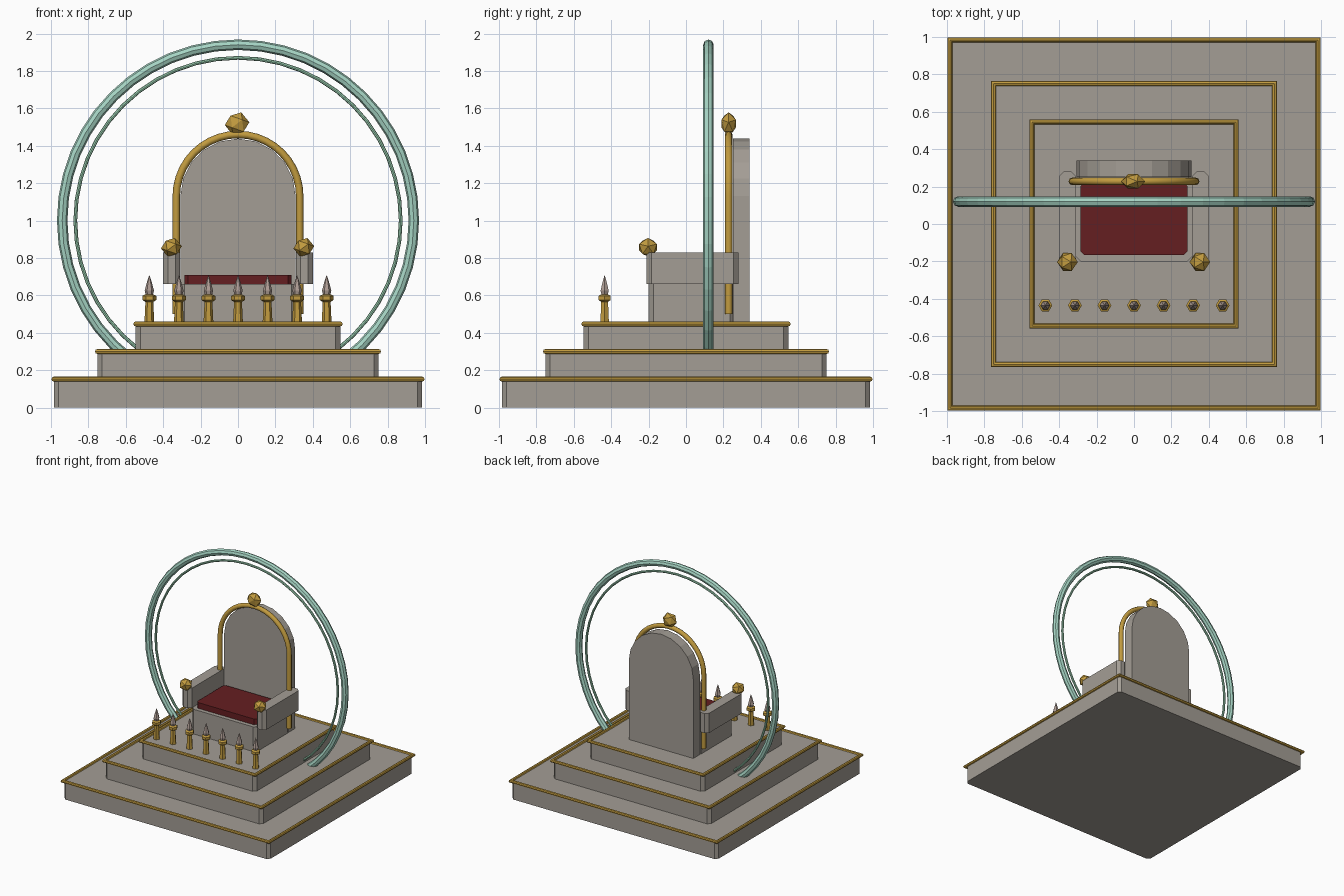
import bpy, bmesh
from math import cos, sin, pi, sqrt
from mathutils import Matrix, Vector

cube = bpy.data.objects.get("Cube")
if cube:
    bpy.data.objects.remove(cube, do_unlink=True)


def material(name, rgb):
    m = bpy.data.materials.new(name)
    m.use_nodes = True
    m.diffuse_color = (*rgb, 1)
    m.node_tree.nodes["Principled BSDF"].inputs["Base Color"].default_value = (*rgb, 1)
    return m


stone = material("warm grey stone", (0.37, 0.34, 0.30))
gold = material("old gold", (0.54, 0.33, 0.05))
red = material("dark red cloth", (0.13, 0.013, 0.015))
jade = material("pale jade", (0.38, 0.66, 0.55))
leaf = material("light green jade", (0.36, 0.68, 0.48))
steel = material("rosy steel", (0.43, 0.34, 0.30))


def finish(bm, name, mat):
    bmesh.ops.recalc_face_normals(bm, faces=bm.faces)
    mesh = bpy.data.meshes.new(name)
    bm.to_mesh(mesh)
    bm.free()
    mesh.materials.append(mat)
    obj = bpy.data.objects.new(name, mesh)
    bpy.context.collection.objects.link(obj)
    return obj


def prism(name, points, offset, mat):
    """Extrude a flat outline by an offset."""
    bm = bmesh.new()
    face = bm.faces.new([bm.verts.new(p) for p in points])
    ext = bmesh.ops.extrude_face_region(bm, geom=[face])["geom"]
    bmesh.ops.translate(bm, vec=offset,
                        verts=[v for v in ext if isinstance(v, bmesh.types.BMVert)])
    return finish(bm, name, mat)


def block(name, x0, x1, y0, y1, z0, z1, mat, c=0.025):
    """Box with chamfered upright corners."""
    pts = [(x0 + c, y0), (x1 - c, y0), (x1, y0 + c), (x1, y1 - c),
           (x1 - c, y1), (x0 + c, y1), (x0, y1 - c), (x0, y0 + c)]
    return prism(name, [(x, y, z0) for x, y in pts], (0, 0, z1 - z0), mat)


def lathe(name, profile, sides, mat, closed=False, start=0.0):
    """Spin a (radius, z) profile about the z axis."""
    bm = bmesh.new()
    rings = []
    for i in range(sides):
        a = start + 2 * pi * i / sides
        rings.append([bm.verts.new((r * cos(a), r * sin(a), z)) for r, z in profile])
    n = len(profile)
    for i in range(sides):
        a, b = rings[i], rings[(i + 1) % sides]
        for j in range(n if closed else n - 1):
            k = (j + 1) % n
            bm.faces.new((a[j], b[j], b[k], a[k]))
    if not closed:
        bm.faces.new([r[0] for r in rings])
        bm.faces.new([r[-1] for r in rings])
    return finish(bm, name, mat)


def circle(radius, centre, z, n, stretch=1.0):
    return [((centre + radius * cos(2 * pi * i / n)) * stretch,
             z + radius * sin(2 * pi * i / n)) for i in range(n)]


# Stepped dais, each tier edged by a mitred gold rail
for name, half, z0, z1 in (("lower", 0.985, 0, 0.152), ("middle", 0.752, 0.14, 0.30),
                           ("upper", 0.547, 0.29, 0.447)):
    block(name + "_tier", -half, half, -half, half, z0, z1, stone)
    lathe(name + "_tier_trim", circle(0.0135, half - 0.001, z1, 8, sqrt(2)), 4,
          gold, closed=True, start=pi / 4)

# Two upright hoops passing down into the dais
for name, major, minor, mat in (("large_hoop", 0.94, 0.028, jade),
                                ("thin_hoop", 0.87, 0.010, leaf)):
    hoop = lathe(name, circle(minor, major, 0, 8), 48, mat, closed=True)
    hoop.data.transform(Matrix.Translation((0, 0.12, 1.0)) @ Matrix.Rotation(pi / 2, 4, "X"))

# Seat, cushion and arms
block("seat_base", -0.31, 0.31, -0.20, 0.26, 0.44, 0.66, stone)
block("seat_cushion", -0.285, 0.285, -0.165, 0.22, 0.65, 0.71, red, 0.018)
for side, s in (("left", 1), ("right", -1)):
    mid = 0.355 * s
    block(side + "_armrest", mid - 0.045, mid + 0.045, -0.21, 0.28, 0.66, 0.83, stone)


def arch(radius, bottom, y, steps):
    """Outline with straight sides and a half-round top."""
    top = [(radius * cos(pi * i / steps), y, 1.13 + radius * sin(pi * i / steps))
           for i in range(steps + 1)]
    return [(radius, y, bottom)] + top + [(-radius, y, bottom)]


# Round-topped backrest
prism("backrest", arch(0.308, 0.44, 0.25, 10), (0, 0.09, 0), stone)

# Gold tube framing the backrest
curve = bpy.data.curves.new("frame_path", "CURVE")
curve.dimensions = "3D"
curve.bevel_depth = 0.02
curve.bevel_resolution = 2
curve.use_fill_caps = True
path = arch(0.33, 0.50, 0.228, 20)
spline = curve.splines.new("POLY")
spline.points.add(len(path) - 1)
for p, co in zip(spline.points, path):
    p.co = (*co, 1)
helper = bpy.data.objects.new("frame_path", curve)
bpy.context.collection.objects.link(helper)
tube = bpy.data.meshes.new_from_object(
    helper.evaluated_get(bpy.context.evaluated_depsgraph_get()))
bpy.data.objects.remove(helper)
tube.materials.clear()
tube.materials.append(gold)
frame = bpy.data.objects.new("backrest_frame", tube)
bpy.context.collection.objects.link(frame)


# Faceted gold finials
def finial(name, centre, size):
    bm = bmesh.new()
    bmesh.ops.create_icosphere(bm, subdivisions=1, radius=1)
    bmesh.ops.rotate(bm, verts=bm.verts, matrix=Matrix.Rotation(0.35, 3, "Y"))
    bmesh.ops.scale(bm, verts=bm.verts, vec=size)
    bmesh.ops.translate(bm, verts=bm.verts, vec=Vector(centre))
    finish(bm, name, gold)


finial("crest_finial", (-0.005, 0.228, 1.518), (0.066, 0.045, 0.064))
finial("left_arm_finial", (0.352, -0.203, 0.857), (0.056, 0.056, 0.053))
finial("right_arm_finial", (-0.356, -0.203, 0.857), (0.056, 0.056, 0.053))

# Row of spiked posts along the front of the top tier
post_profile = [(0.027, 0.44), (0.021, 0.565), (0.037, 0.575), (0.037, 0.597), (0.022, 0.605)]
tip_profile = [(0.018, 0.60), (0.025, 0.625), (0.013, 0.67), (0.001, 0.707)]
for i in range(7):
    x = (i - 3) * 0.158
    for name, profile, mat in (("spike_post", post_profile, gold),
                               ("spike_tip", tip_profile, steel)):
        obj = lathe(f"{name}_{i + 1}", profile, 6, mat)
        obj.data.transform(Matrix.Translation((x, -0.435, 0)))
